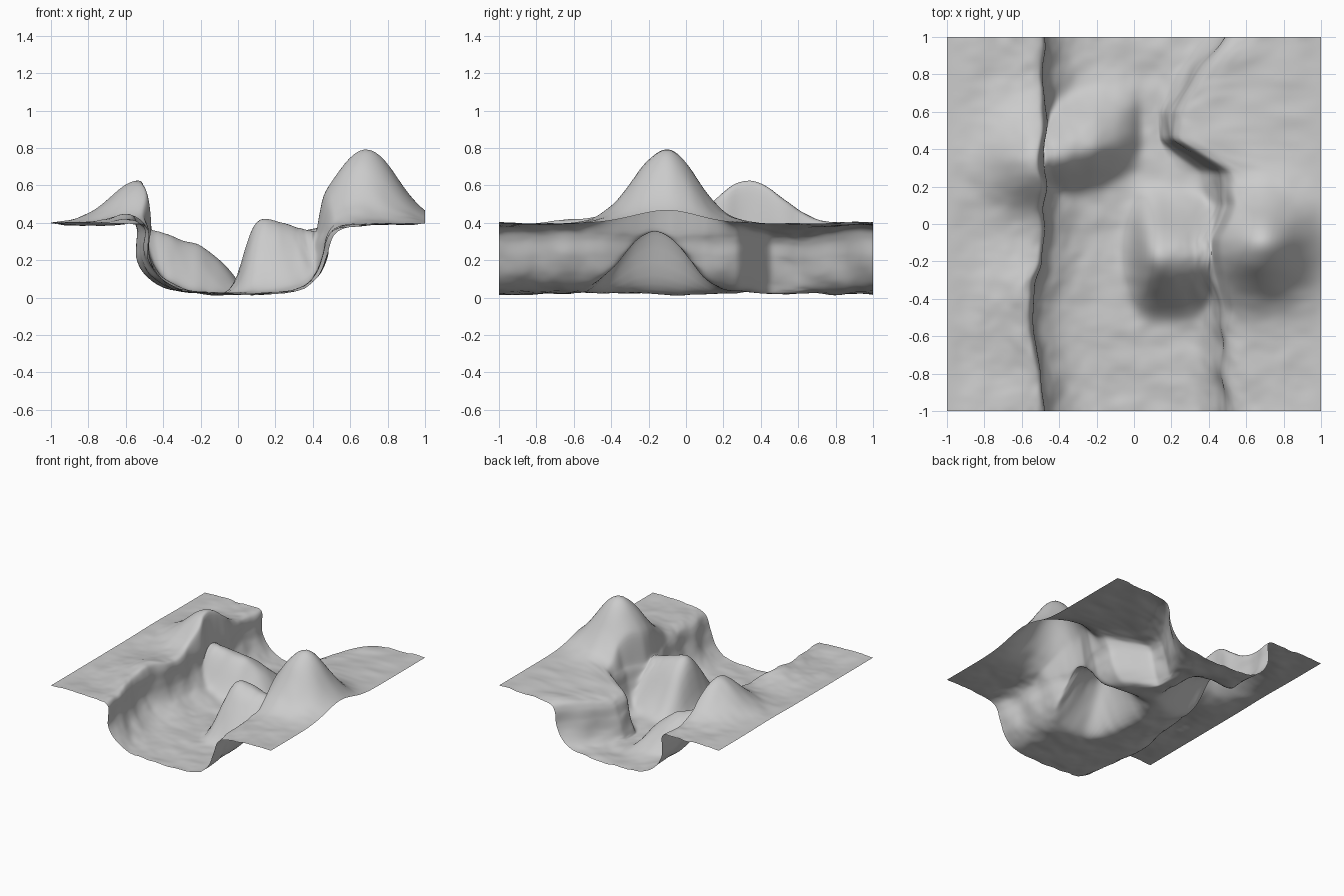
import bpy
import bmesh
from math import exp
from mathutils import Vector, noise

if "Cube" in bpy.data.objects:
    bpy.data.objects.remove(bpy.data.objects["Cube"])

COLS, ROWS = 160, 130


def smooth(a, b, t):
    t = min(max((t - a) / (b - a), 0), 1)
    return t * t * (3 - 2 * t)


def table(points, t):
    """Linear interpolation through (position, value) pairs."""
    if t <= points[0][0]:
        return points[0][1]
    for (a, p), (b, q) in zip(points, points[1:]):
        if t <= b:
            return p + (q - p) * (t - a) / (b - a)
    return points[-1][1]


def bump(d, below, above):
    return exp(-0.5 * (d / (below if d < 0 else above)) ** 2)


def soft_max(a, b, k=0.04):
    h = max(k - abs(a - b), 0) / k
    return max(a, b) + h * h * k * 0.25


def catmull(p, t):
    t = min(t * (len(p) - 1), len(p) - 1.001)
    i = int(t)
    f = t - i
    a, b, c, d = (p[min(max(i + k, 0), len(p) - 1)] for k in (-1, 0, 1, 2))
    return 0.5 * (2 * b + (c - a) * f + (2 * a - 5 * b + 4 * c - d) * f ** 2
                  + (3 * b - a - 3 * c + d) * f ** 3)


# Cross-section of plateau, canyon and plateau
SECTION = [Vector(p) for p in (
    (-1, 0.397), (-0.82, 0.393), (-0.65, 0.393), (-0.53, 0.4), (-0.485, 0.37),
    (-0.485, 0.28), (-0.475, 0.2), (-0.425, 0.115), (-0.32, 0.05), (-0.18, 0.024),
    (0, 0.018), (0.18, 0.024), (0.32, 0.05), (0.4, 0.12), (0.44, 0.22),
    (0.46, 0.31), (0.5, 0.365), (0.6, 0.388), (0.8, 0.394), (1, 0.397))]
LEFT_RIM, RIGHT_RIM = 4 / 19, 16 / 19

# Sideways shift of each canyon wall along its length
LEFT_SHIFT = [(-1, 0), (-0.8, -0.01), (-0.6, -0.055), (-0.42, -0.065), (-0.22, -0.01),
              (0.2, 0.01), (1, 0)]
RIGHT_SHIFT = [(-1, 0.03), (-0.5, 0.01), (-0.25, -0.05), (-0.08, -0.055), (0.1, 0.03),
               (0.28, 0.01), (0.45, -0.24), (0.6, -0.235), (0.85, -0.08), (1, 0.03)]
# Ridge heights of the two canyon mounds
LEFT_RIDGE = [(-0.5, 0.4), (-0.35, 0.355), (-0.2, 0.3), (-0.08, 0.205), (0, 0.11), (0.05, 0)]
RIGHT_RIDGE = [(-0.08, 0), (0, 0.14), (0.04, 0.3), (0.08, 0.41), (0.13, 0.445), (0.2, 0.44),
               (0.42, 0.375)]
SINK = 0.02


def surface(u, y):
    p = catmull(SECTION, u)
    x, z = p
    rough = noise.fractal(Vector((p.x * 4, y * 4, p.y * 4)), 0.8, 2.0, 4)
    edge = 1 - smooth(0.9, 1, abs(x))

    # Wandering canyon walls
    if x < 0:
        x += table(LEFT_SHIFT, y) * smooth(0, 0.4, -p.x) * (1 - smooth(0.55, 1, -p.x))
    else:
        shift = table(RIGHT_SHIFT, y)
        x += shift * smooth(0.06, 0.46, p.x) * (1 - smooth(0.5, 1, p.x))
        z -= 0.16 * max(-shift - 0.06, 0) * smooth(0.42, 0.48, p.x) * (1 - smooth(0.5, 0.8, p.x))
    wall = smooth(0.35, 0.45, abs(p.x)) * (1 - smooth(0.5, 0.6, abs(p.x)))
    x += 0.025 * wall * noise.noise(Vector((p.x, y * 7, p.y * 5)))

    # Mounds rising from the canyon floor, the left crest running diagonally
    if LEFT_RIM < u < RIGHT_RIM:
        crest = 0.45 + 0.3 * (x + 0.1)
        left = table(LEFT_RIDGE, x) * bump(y - crest, 0.13, 0.19) - SINK
        right = table(RIGHT_RIDGE, x) * bump(y + 0.17, 0.18, 0.185) - SINK
        z = soft_max(soft_max(z, left), right)

    # Hills on both plateaus, cut off steeply at the rim
    left_side = 1 - smooth(0.17, 0.225, u)
    z += 0.225 * bump(x + 0.53, 0.17, 0.2) * bump(y - 0.33, 0.15, 0.17) * left_side
    z += 0.405 * bump(x - 0.68, 0.18, 0.17) * bump(y + 0.1, 0.175, 0.16) * smooth(0.815, 0.86, u)
    z += 0.04 * bump(x + 0.58, 0.1, 0.1) * bump(y + 0.4, 0.2, 0.2) * left_side
    return Vector((x, y, max(z + 0.014 * rough * edge, 0)))


# Terrain sheet
bm = bmesh.new()
grid = [[bm.verts.new(surface(i / COLS, 2 * j / ROWS - 1)) for i in range(COLS + 1)]
        for j in range(ROWS + 1)]
for j in range(ROWS):
    for i in range(COLS):
        bm.faces.new((grid[j][i], grid[j][i + 1], grid[j + 1][i + 1], grid[j + 1][i]))
# Soften the creases where mounds and hills meet the walls
inner = [v for v in bm.verts if not v.is_boundary]
for _ in range(3):
    bmesh.ops.smooth_vert(bm, verts=inner, factor=0.5, use_axis_x=True,
                          use_axis_y=True, use_axis_z=True)
# Square up the side edges
for row in grid:
    row[0].co.x, row[-1].co.x = -1, 1
for f in bm.faces:
    f.smooth = True
mesh = bpy.data.meshes.new("canyon_terrain")
bm.to_mesh(mesh)
bm.free()
terrain = bpy.data.objects.new("canyon_terrain", mesh)
bpy.context.collection.objects.link(terrain)

# Pale grey stone
stone = bpy.data.materials.new("pale_grey")
stone.use_nodes = True
stone.diffuse_color = (0.6, 0.6, 0.6, 1)
stone.node_tree.nodes["Principled BSDF"].inputs["Base Color"].default_value = (0.6, 0.6, 0.6, 1)
mesh.materials.append(stone)
